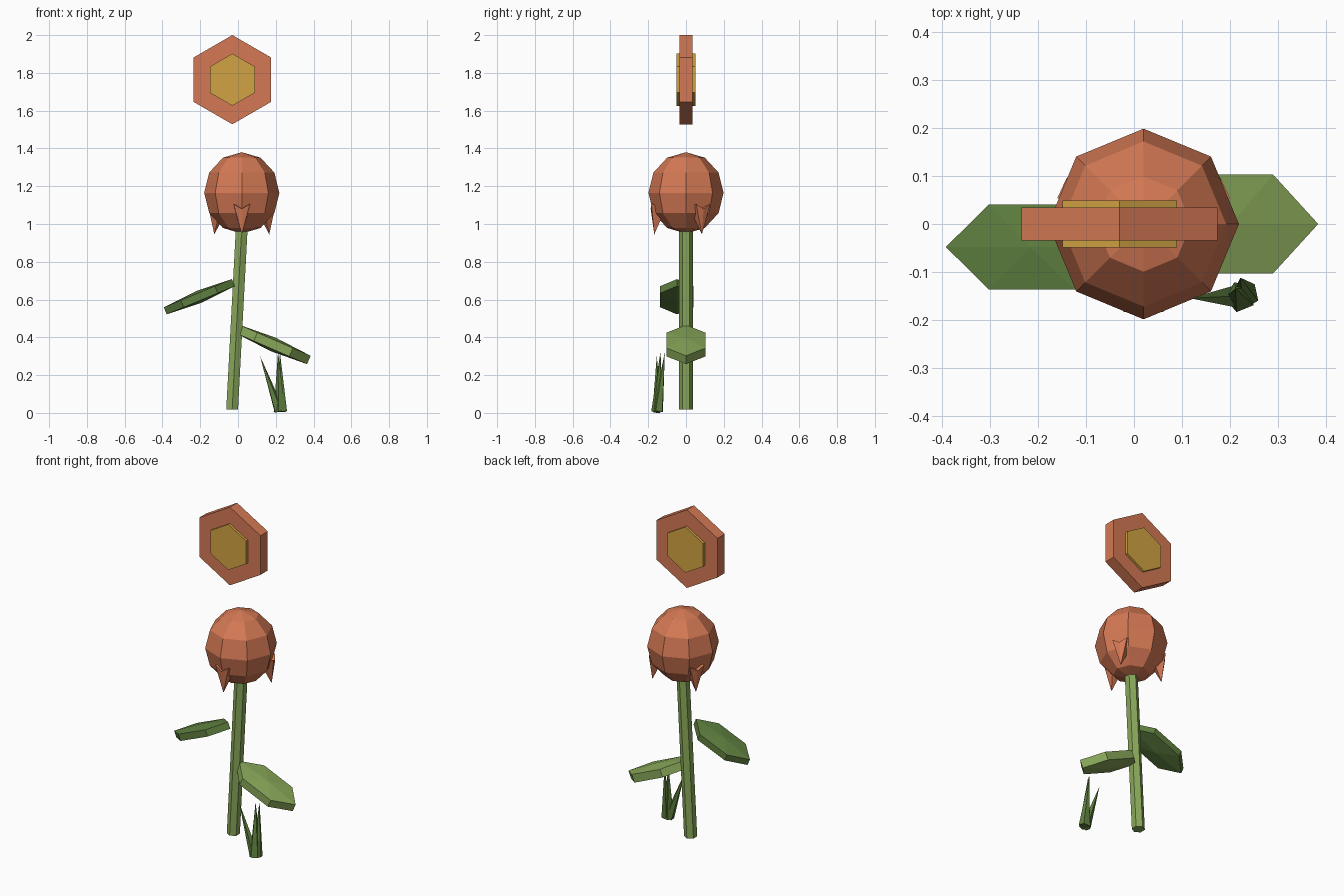
import bpy, bmesh, math
from mathutils import Vector, Matrix

if "Cube" in bpy.data.objects:
    bpy.data.objects.remove(bpy.data.objects["Cube"])


def material(name, rgb):
    m = bpy.data.materials.new(name)
    m.diffuse_color = (*rgb, 1)
    m.use_nodes = True
    m.node_tree.nodes["Principled BSDF"].inputs["Base Color"].default_value = m.diffuse_color
    return m


ORANGE = material("petal_orange", (0.66, 0.19, 0.089))
GOLD = material("gold", (0.65, 0.37, 0.057))
GREEN = material("light_green", (0.25, 0.39, 0.10))
DARK = material("dark_green", (0.114, 0.215, 0.05))


def add_object(name, bm, mat):
    bmesh.ops.recalc_face_normals(bm, faces=bm.faces[:])
    me = bpy.data.meshes.new(name)
    bm.to_mesh(me)
    bm.free()
    me.materials.append(mat)
    ob = bpy.data.objects.new(name, me)
    bpy.context.collection.objects.link(ob)
    return ob


def ring(bm, n, r, z, turn=math.pi / 2):
    return [bm.verts.new((r * math.cos(turn + 2 * math.pi * i / n),
                          r * math.sin(turn + 2 * math.pi * i / n), z)) for i in range(n)]


def bridge(bm, a, b):
    for i in range(len(a)):
        j = (i + 1) % len(a)
        bm.faces.new((a[i], a[j], b[j], b[i]))


def fan(bm, a, tip):
    for i in range(len(a)):
        bm.faces.new((a[i], a[(i + 1) % len(a)], tip))


def hex_disc(name, r, depth, mat, loc):
    # upright hexagonal plate, one corner pointing up
    bm = bmesh.new()
    a, b = ring(bm, 6, r, -depth / 2), ring(bm, 6, r, depth / 2)
    bridge(bm, a, b)
    bm.faces.new(a)
    bm.faces.new(b)
    bm.transform(Matrix.Translation(loc) @ Matrix.Rotation(math.pi / 2, 4, 'X'))
    return add_object(name, bm, mat)


def leaf(name, half_len, half_width, thick, bulge, loc, tilt, mat):
    # stretched hexagon with a shallow peak above and below
    bm = bmesh.new()
    a, b = ring(bm, 6, 1, -thick / 2, 0), ring(bm, 6, 1, thick / 2, 0)
    bridge(bm, a, b)
    fan(bm, a, bm.verts.new((0, 0, -thick / 2 - bulge)))
    fan(bm, b, bm.verts.new((0, 0, thick / 2 + bulge)))
    size = Matrix.Diagonal((half_len, half_width / math.sin(math.pi / 3), 1, 1))
    bm.transform(Matrix.Translation(loc) @ Matrix.Rotation(tilt, 4, 'Y') @ size)
    return add_object(name, bm, mat)


# Floating badge
hex_disc("badge_outer", 0.236, 0.069, ORANGE, (-0.03, 0, 1.764))
hex_disc("badge_centre", 0.138, 0.099, GOLD, (-0.03, 0, 1.764))

# Flower head
bm = bmesh.new()
bmesh.ops.create_uvsphere(bm, u_segments=8, v_segments=6, radius=1)
bm.transform(Matrix.Translation((0.02, 0, 1.165)) @ Matrix.Diagonal((0.199, 0.199, 0.215, 1)))
add_object("flower_head", bm, ORANGE)

# Three pointed petals under the head
for k in range(3):
    bm = bmesh.new()
    base = [bm.verts.new(p) for p in ((0.10, -0.045, 1.10), (0.183, -0.043, 1.105),
                                      (0.187, 0, 1.08), (0.183, 0.043, 1.105),
                                      (0.10, 0.045, 1.10))]
    fan(bm, base, bm.verts.new((0.168, 0, 0.945)))
    fan(bm, base, bm.verts.new((0.13, 0, 1.09)))
    turn = math.radians(-90 + 120 * k)
    bm.transform(Matrix.Translation((0.02, 0, 0)) @ Matrix.Rotation(turn, 4, 'Z'))
    add_object(f"petal_{k + 1}", bm, ORANGE)

# Leaning stem
bm = bmesh.new()
low, high = ring(bm, 6, 0.036, 0.018), ring(bm, 6, 0.036, 1.0)
bridge(bm, low, high)
bm.faces.new(low)
bm.faces.new(high)
for v in low:
    v.co.x -= 0.031
for v in high:
    v.co.x += 0.021
add_object("stem", bm, GREEN)

# Leaves
leaf("right_leaf", 0.205, 0.103, 0.048, 0.014, (0.187, 0, 0.362), math.radians(23.5), GREEN)
leaf("left_leaf", 0.195, 0.089, 0.04, 0.014, (-0.205, -0.048, 0.615), math.radians(-22.5), DARK)

# Grass tuft
blades = [((0.218, -0.152, 0.008), (0.117, -0.155, 0.30), 0.028),
          ((0.222, -0.152, 0.006), (0.212, -0.135, 0.325), 0.033),
          ((0.232, -0.148, 0.008), (0.222, -0.112, 0.32), 0.030)]
for k, (foot, tip, r) in enumerate(blades):
    bm = bmesh.new()
    base = ring(bm, 5, r, 0, 0.4 + k * 0.4)
    axis = Vector(tip) - Vector(foot)
    fan(bm, base, bm.verts.new((0, 0, axis.length)))
    bm.faces.new(base)
    bm.transform(Matrix.Translation(foot) @ axis.to_track_quat('Z', 'Y').to_matrix().to_4x4())
    for v in bm.verts:
        v.co.z = max(v.co.z, 0)
    add_object(f"grass_blade_{k + 1}", bm, DARK)
